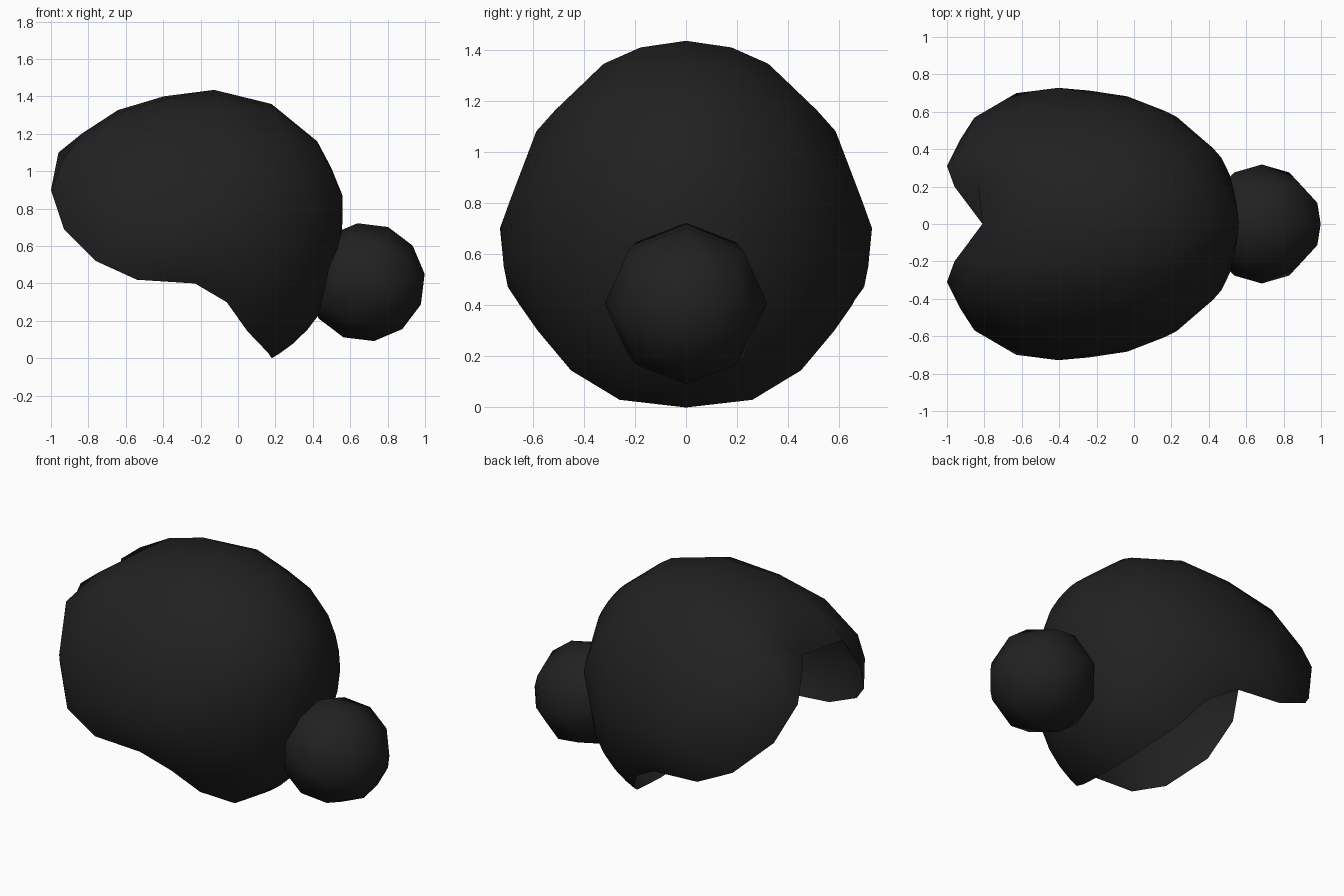
import bpy, bmesh, math
from mathutils import Vector, Matrix

if "Cube" in bpy.data.objects:
    bpy.data.objects.remove(bpy.data.objects["Cube"])

mat = bpy.data.materials.new("black_hair")
mat.diffuse_color = (0.015, 0.015, 0.015, 1)
mat.use_nodes = True
mat.node_tree.nodes["Principled BSDF"].inputs["Base Color"].default_value = mat.diffuse_color


def finish(bm, name):
    bmesh.ops.recalc_face_normals(bm, faces=bm.faces)
    me = bpy.data.meshes.new(name)
    bm.to_mesh(me)
    bm.free()
    me.materials.append(mat)
    for p in me.polygons:
        p.use_smooth = True
    ob = bpy.data.objects.new(name, me)
    bpy.context.collection.objects.link(ob)
    return ob


# Hair shell: open dome lofted from the back of the head to the hairline.
# Hairline points from nape to parting: x, y, z, flare exponent, bulge near the edge
half = [(0.18, 0, 0, 0.8, 0), (0.16, 0.26, 0.03, 0.8, 0), (0.05, 0.45, 0.145, 0.8, 0),
        (-0.06, 0.58, 0.30, 1.2, 0), (-0.23, 0.65, 0.40, 1.7, 0),
        (-0.54, 0.66, 0.42, 1.8, 0), (-0.76, 0.62, 0.52, 1.9, 0.3),
        (-0.93, 0.45, 0.69, 1.7, 0.8), (-1.0, 0.31, 0.90, 1.7, 0.9),
        (-0.96, 0.20, 1.10, 1.8, 0), (-0.81, 0, 1.04, 1.7, 1.1)]
rim = half + [(x, -y, z, p, b) for x, y, z, p, b in half[-2:0:-1]]
C = Vector((-0.14, 0, 0.72))
tilt = math.radians(25)
pole = Vector((math.cos(tilt), 0, math.sin(tilt)))
CAP = [math.radians(a) for a in (13, 38.5, 64)]


def skull(d):
    return 1 / math.sqrt((d.x / 0.715) ** 2 + (d.y / 0.67) ** 2 + (d.z / 0.715) ** 2)


bm = bmesh.new()
columns = []
for x, y, z, power, bulge in rim:
    r = Vector((x, y, z)) - C
    d = r.normalized()
    full = pole.angle(d)
    start = full / 2
    side = (d - pole * pole.dot(d)).normalized()
    angles = CAP + [CAP[-1] + (full - CAP[-1]) * f for f in (0.33, 0.62, 0.85, 1)]
    col = []
    for a in angles:
        e = pole * math.cos(a) + side * math.sin(a)
        t = max(0, (a - start) / (full - start))
        f = t ** power
        rad = skull(e) * (1 - f) + r.length * f + bulge * t ** 4 * (1 - t)
        col.append(bm.verts.new(C + e * rad))
    columns.append(col)
top = bm.verts.new(C + pole * 0.705)
for i, a in enumerate(columns):
    b = columns[(i + 1) % len(columns)]
    bm.faces.new((top, a[0], b[0]))
    for k in range(len(a) - 1):
        bm.faces.new((a[k], a[k + 1], b[k + 1], b[k]))
finish(bm, "hair_shell")

# Bun: low-poly ball with its pole pointing back and slightly down
bm = bmesh.new()
bmesh.ops.create_uvsphere(
    bm, u_segments=8, v_segments=6, radius=0.318,
    matrix=Matrix.Translation((0.683, 0, 0.407)) @ Matrix.Rotation(math.radians(112), 4, 'Y'))
finish(bm, "hair_bun")
